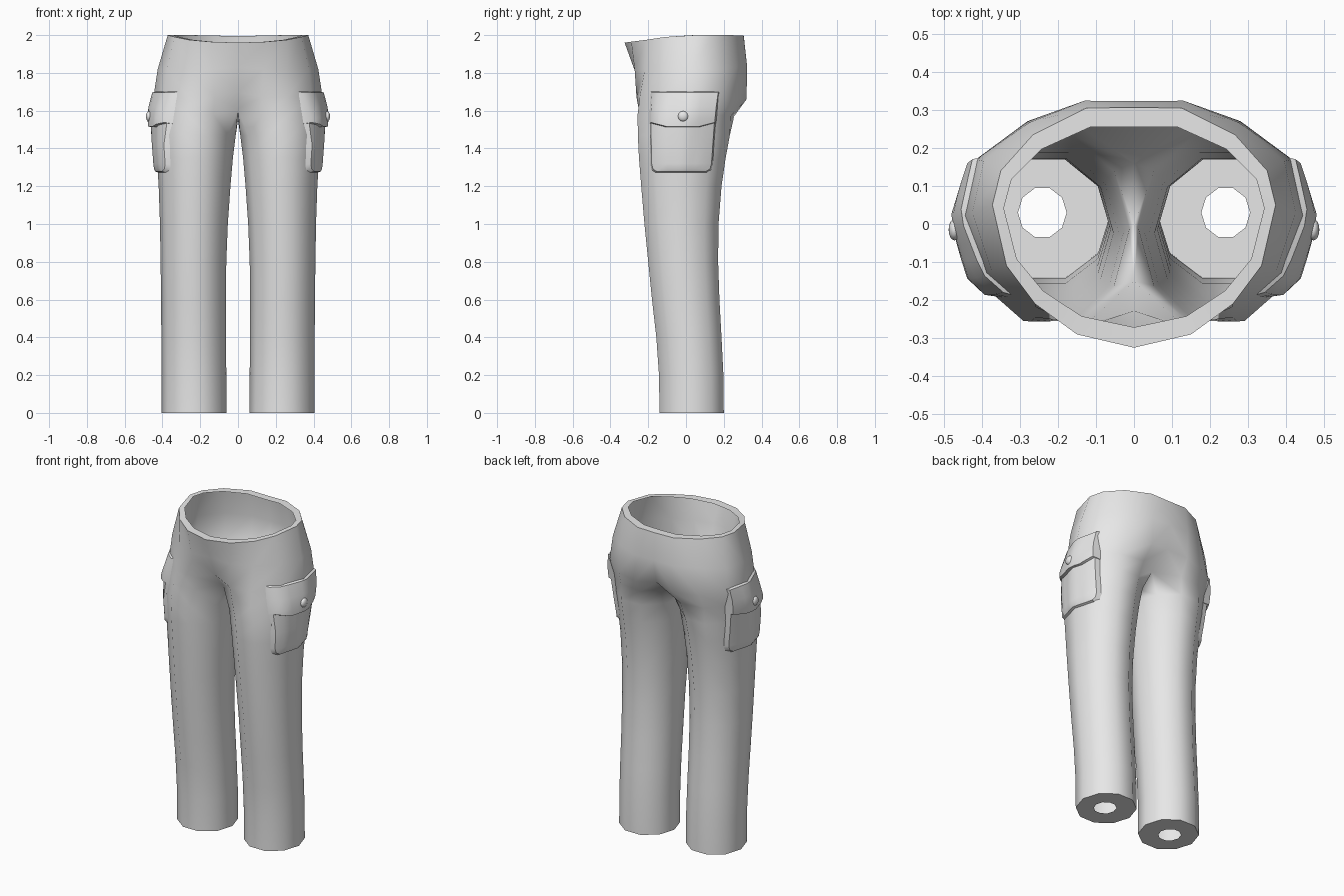
import bpy, bmesh, math
from mathutils import Vector
from mathutils.bvhtree import BVHTree

if "Cube" in bpy.data.objects:
    bpy.data.objects.remove(bpy.data.objects["Cube"])

cloth = bpy.data.materials.new("grey_cloth")
cloth.diffuse_color = (0.8, 0.8, 0.8, 1)
cloth.use_nodes = True
cloth.node_tree.nodes["Principled BSDF"].inputs["Base Color"].default_value = cloth.diffuse_color
SIDES = 10


def finish(name, bm, angle):
    """Turn a half mesh into a mirrored, smooth-shaded object."""
    bmesh.ops.recalc_face_normals(bm, faces=bm.faces[:])
    me = bpy.data.meshes.new(name)
    bm.to_mesh(me)
    ob = bpy.data.objects.new(name, me)
    bpy.context.collection.objects.link(ob)
    me.materials.append(cloth)
    bpy.ops.object.select_all(action='DESELECT')
    ob.select_set(True)
    bpy.context.view_layer.objects.active = ob
    bpy.ops.object.shade_smooth_by_angle(angle=math.radians(angle))
    mod = ob.modifiers.new("mirror", 'MIRROR')
    mod.merge_threshold = 0.0005
    return ob


def bridge(bm, a, b, closed=True):
    n = len(a)
    for i in range(n if closed else n - 1):
        j = (i + 1) % n
        bm.faces.new((a[i], a[j], b[j], b[i]))


def oval(x0, x1, y0, y1, z):
    pts = []
    for k in range(SIDES):
        t = 2 * math.pi * k / SIDES
        pts.append(((x0 + x1) / 2 + (x1 - x0) / 2 * math.cos(t),
                    (y0 + y1) / 2 + (y1 - y0) / 2 / 0.951 * math.sin(t), z))
    return pts


# ---- trousers: leg rings (z, inner x, outer x, front y, back y)
legs = [(0, .06, .405, -.14, .20), (.2, .062, .405, -.143, .198),
        (.4, .063, .406, -.157, .188), (.6, .064, .407, -.18, .177),
        (.8, .062, .41, -.20, .17), (1.0, .054, .413, -.22, .172),
        (1.2, .04, .42, -.237, .188), (1.35, .027, .429, -.249, .21),
        (1.47, .012, .437, -.255, .232)]
# ring where the two legs meet, from the outer side round the back
fork = [(.445, .02, 1.58), (.405, .15, 1.58), (.29, .235, 1.57), (.14, .255, 1.57),
        (0, .16, 1.59), (0, 0, 1.55), (0, -.15, 1.61), (.13, -.245, 1.58),
        (.27, -.256, 1.58), (.395, -.14, 1.58)]
# half rings of the hips, from front centre round to back centre
hips = [
    [(0, -.228, 1.70), (.125, -.262, 1.67), (.26, -.245, 1.67), (.39, -.13, 1.67),
     (.448, .02, 1.67), (.415, .17, 1.67), (.28, .27, 1.66), (.13, .32, 1.66), (0, .295, 1.68)],
    [(0, -.278, 1.83), (.135, -.272, 1.82), (.26, -.218, 1.82), (.375, -.12, 1.82),
     (.425, .03, 1.82), (.395, .165, 1.82), (.275, .267, 1.83), (.13, .324, 1.83), (0, .323, 1.83)],
    [(0, -.325, 1.96), (.15, -.29, 1.965), (.26, -.21, 1.975), (.335, -.11, 1.99),
     (.372, .05, 2.0), (.35, .14, 2.0), (.265, .235, 2.0), (.125, .305, 1.997), (0, .306, 1.995)],
]
bm = bmesh.new()
ring = lambda pts: [bm.verts.new(p) for p in pts]
# hem with its round opening
prev = ring(oval(.177, .305, -.034, .094, 0))
for z, x0, x1, y0, y1 in legs:
    cur = ring(oval(x0, x1, y0, y1, z))
    bridge(bm, prev, cur)
    prev = cur
cur = ring(fork)
bridge(bm, prev, cur)
prev = [cur[k] for k in (6, 7, 8, 9, 0, 1, 2, 3, 4)]
for pts in hips:
    cur = ring(pts)
    bridge(bm, prev, cur, False)
    prev = cur
# waist rim
bridge(bm, prev, ring([(x * .92, y * .835, z) for x, y, z in hips[-1]]), False)
finish("trousers", bm, 50)
bm.normal_update()
surface = BVHTree.FromBMesh(bm)


def side_x(y, z):
    hit = surface.ray_cast(Vector((1, y, z)), Vector((-1, 0, 0)))[0]
    return hit.x if hit else .34


def panel(name, rows, cols, grow, dip=0):
    """Padded cloth panel on the leg; rows are (z, front y, back y, height)."""
    bm = bmesh.new()
    grid = []
    for r, (z, y0, y1, h) in enumerate(rows):
        line = []
        for c in range(cols + 1):
            u = c / cols
            y = y0 + (y1 - y0) * u
            zz = z - (dip * min(1, 4 * min(u, 1 - u)) if r == 0 else 0)
            line.append(bm.verts.new((side_x(y, zz) + h, y, zz)))
        grid.append(line)
    for a, b in zip(grid, grid[1:]):
        bridge(bm, a, b, False)
    # skirt that joins the panel to the leg
    edge = (grid[0] + [g[-1] for g in grid[1:-1]] + grid[-1][::-1]
            + [g[0] for g in grid[-2:0:-1]])
    ym = sum(v.co.y for v in edge) / len(edge)
    zm = sum(v.co.z for v in edge) / len(edge)
    base = []
    for v in edge:
        y = v.co.y + math.copysign(grow, v.co.y - ym)
        z = v.co.z + math.copysign(grow, v.co.z - zm)
        base.append(bm.verts.new((side_x(y, z) - .006, y, z)))
    bridge(bm, edge, base)
    return finish(name, bm, 35)


# ---- cargo pockets on both sides
panel("pocket", [(1.278, -.155, .105, .014), (1.292, -.175, .127, .02),
                 (1.32, -.182, .135, .022), (1.42, -.184, .142, .024),
                 (1.56, -.186, .152, .024)], 8, .008)
panel("pocket_flap", [(1.538, -.186, .152, .04), (1.56, -.186, .154, .04),
                      (1.62, -.185, .16, .03), (1.695, -.18, .17, .014)], 8, .008, .022)

# ---- flap buttons
bm = bmesh.new()
bmesh.ops.create_uvsphere(bm, u_segments=12, v_segments=8, radius=.028)
for v in bm.verts:
    v.co = (v.co.z * .55 + side_x(-.015, 1.57) + .037, v.co.x - .015, v.co.y + 1.57)
finish("button", bm, 40)
